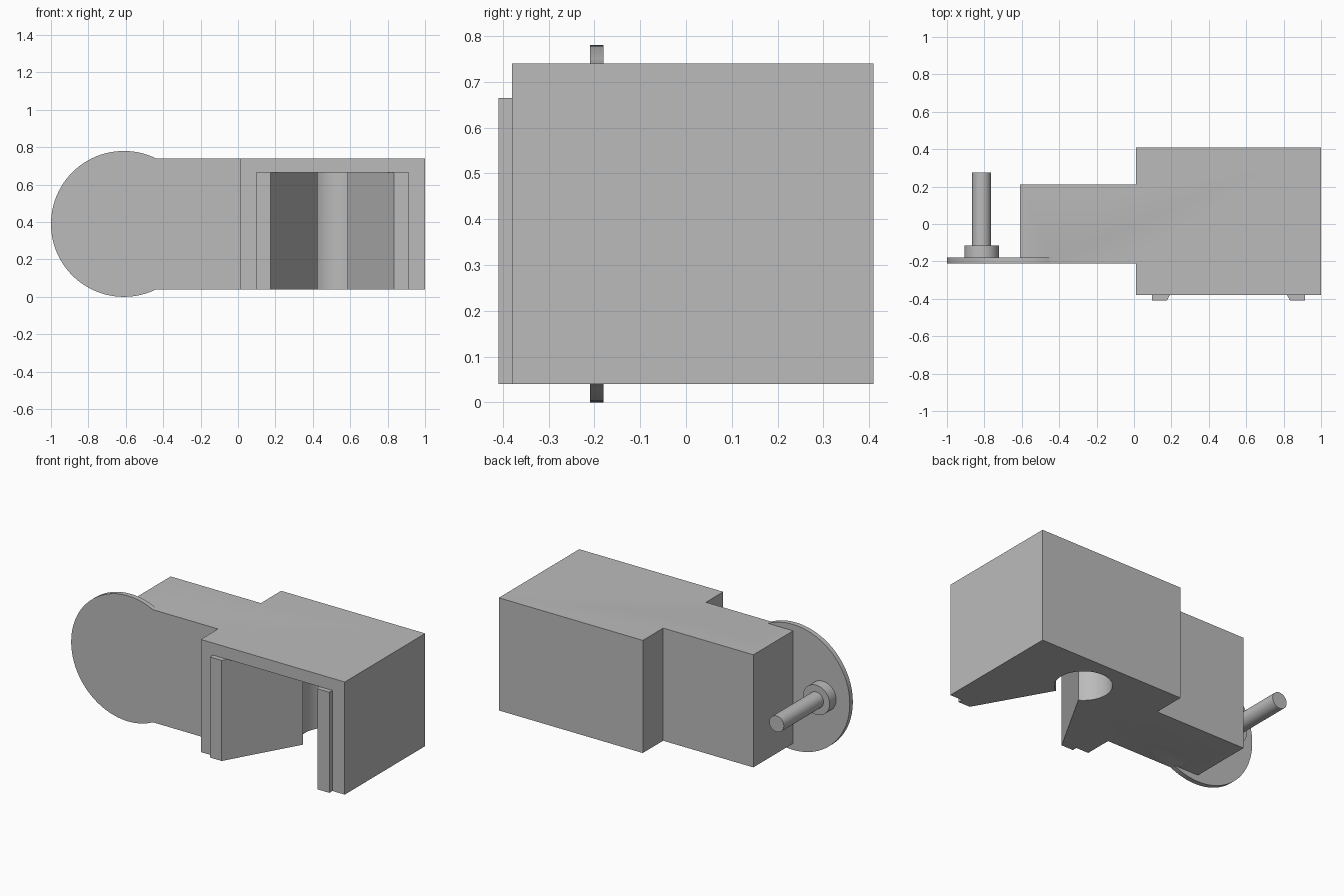
import bpy, bmesh, math
from mathutils import Matrix

cube = bpy.data.objects.get("Cube")
if cube:
    bpy.data.objects.remove(cube, do_unlink=True)

grey = bpy.data.materials.new("plain_grey")
grey.use_nodes = True
colour = (0.5, 0.5, 0.5, 1)
grey.diffuse_color = colour
grey.node_tree.nodes["Principled BSDF"].inputs["Base Color"].default_value = colour

BOTTOM, TOP, SLOT_TOP = 0.04, 0.74, 0.665
MID_Z = (BOTTOM + TOP) / 2
SLOT_X = 0.505


def finish(name, bm):
    bmesh.ops.recalc_face_normals(bm, faces=bm.faces)
    mesh = bpy.data.meshes.new(name)
    bm.to_mesh(mesh)
    bm.free()
    mesh.materials.append(grey)
    obj = bpy.data.objects.new(name, mesh)
    bpy.context.collection.objects.link(obj)
    return obj


def prism(name, plan, z0, z1):
    """Extrude a plan outline upwards."""
    bm = bmesh.new()
    face = bm.faces.new([bm.verts.new((x, y, z0)) for x, y in plan])
    new = bmesh.ops.extrude_face_region(bm, geom=[face])["geom"]
    verts = [v for v in new if isinstance(v, bmesh.types.BMVert)]
    bmesh.ops.translate(bm, verts=verts, vec=(0, 0, z1 - z0))
    return finish(name, bm)


def rod(name, x, y0, y1, radius, sides):
    """Cylinder along y at the middle height."""
    bm = bmesh.new()
    place = Matrix.Translation((x, (y0 + y1) / 2, MID_Z)) @ Matrix.Rotation(math.pi / 2, 4, "X")
    bmesh.ops.create_cone(bm, cap_ends=True, segments=sides, radius1=radius,
                          radius2=radius, depth=y1 - y0, matrix=place)
    return finish(name, bm)


def smooth(obj):
    bpy.ops.object.select_all(action="DESELECT")
    obj.select_set(True)
    bpy.context.view_layer.objects.active = obj
    bpy.ops.object.shade_smooth_by_angle(angle=math.radians(30))


# Stepped body: wide clamp block with a narrower arm
body = prism("body", [(-0.61, -0.21), (0.01, -0.21), (0.01, -0.38), (1, -0.38),
                      (1, 0.41), (0.01, 0.41), (0.01, 0.21), (-0.61, 0.21)], BOTTOM, TOP)

# Keyhole slot: V-shaped mouth running into a round bore, open below
mouth_half, neck_half, neck_y, bore = 0.33, 0.08, 0.03, 0.16
bore_y = neck_y + math.sqrt(bore ** 2 - neck_half ** 2)
start = math.asin(neck_half / bore)
steps = 48
outline = [(SLOT_X - mouth_half, -0.41), (SLOT_X + mouth_half, -0.41)]
for i in range(steps + 1):
    a = -math.pi / 2 + start + (2 * math.pi - 2 * start) * i / steps
    outline.append((SLOT_X + bore * math.cos(a), bore_y + bore * math.sin(a)))
cutter = prism("slot_cutter", outline, -0.1, SLOT_TOP)
cutter.hide_render = True
cutter.hide_viewport = True

cut = body.modifiers.new("slot", "BOOLEAN")
cut.operation = "DIFFERENCE"
cut.solver = "EXACT"
cut.object = cutter

# Round plate flush with the front of the arm
plate = rod("round_plate", -0.61, -0.21, -0.18, 0.39, 96)
plate.hide_render = True
plate.hide_viewport = True
join = body.modifiers.new("plate", "BOOLEAN")
join.operation = "UNION"
join.solver = "EXACT"
join.object = plate

# Bake the cut and the joined plate, then drop the helpers
bpy.context.view_layer.update()
baked = bpy.data.meshes.new_from_object(body.evaluated_get(bpy.context.evaluated_depsgraph_get()))
body.modifiers.clear()
body.data = baked
for helper in (cutter, plate):
    bpy.data.objects.remove(helper, do_unlink=True)
smooth(body)

# Raised lips beside the slot mouth, inner sides following the V
for side, label in ((-1, "right"), (1, "left")):
    lip = [(0.41, -0.38), (0.41, -0.41), (mouth_half, -0.41), (mouth_half - 0.017, -0.38)]
    prism(label + "_lip", [(SLOT_X + side * x, y) for x, y in lip], BOTTOM, SLOT_TOP)

# Crank pin with its collar on the back of the plate
smooth(rod("pin_collar", -0.815, -0.18, -0.115, 0.092, 48))
smooth(rod("crank_pin", -0.815, -0.18, 0.275, 0.05, 48))
